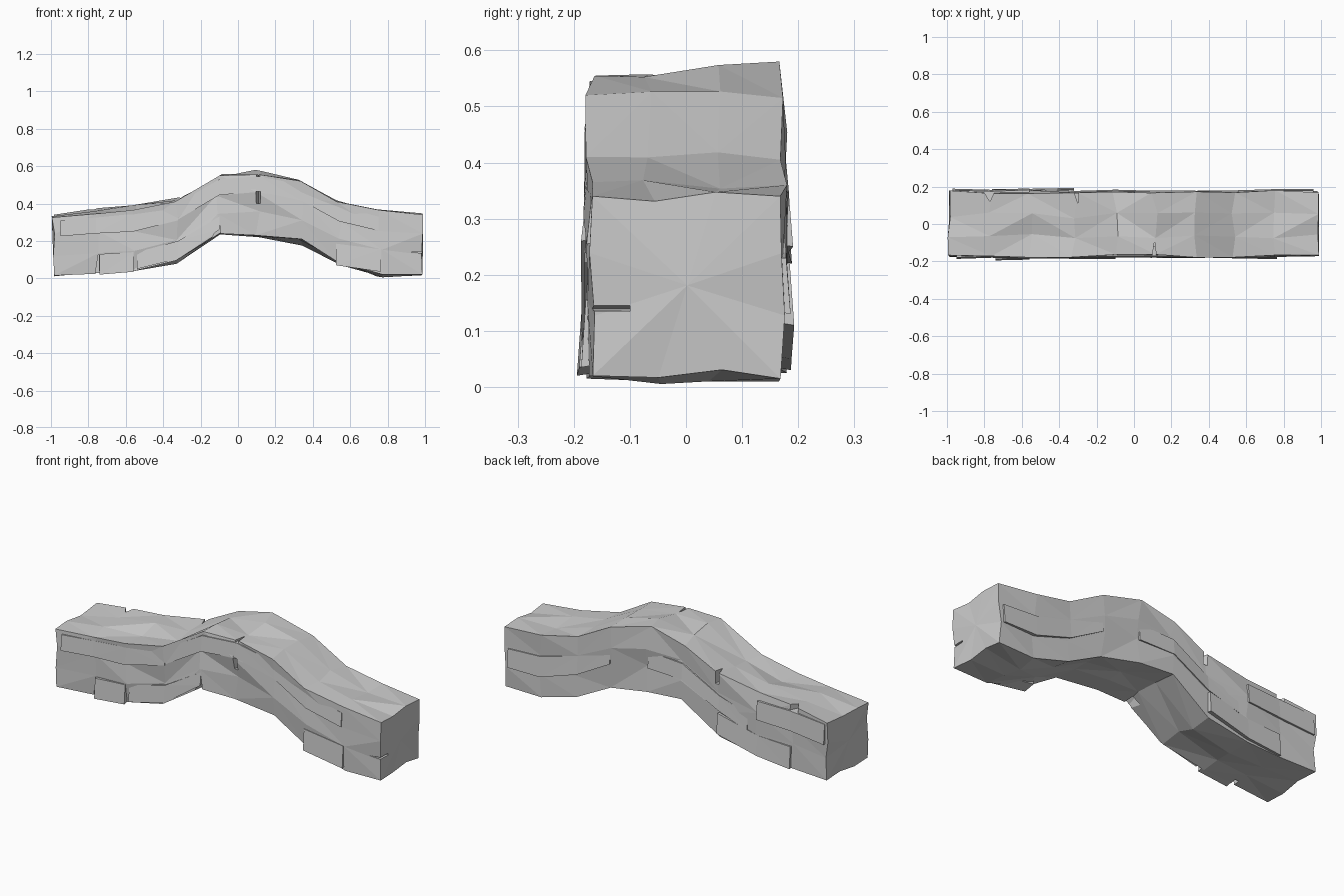
import bpy, bmesh, random
from mathutils import Vector

if "Cube" in bpy.data.objects:
    bpy.data.objects.remove(bpy.data.objects["Cube"])

random.seed(4)

# Stations along the arch: x, bottom front, bottom back, top front, top back
STATIONS = [
    (-0.975, 0.015, 0.025, 0.325, 0.34), (-0.76, 0.025, 0.03, 0.345, 0.375),
    (-0.56, 0.035, 0.04, 0.365, 0.39), (-0.32, 0.095, 0.085, 0.41, 0.435),
    (-0.10, 0.24, 0.235, 0.55, 0.53), (0.11, 0.23, 0.22, 0.555, 0.58),
    (0.34, 0.21, 0.175, 0.52, 0.515), (0.54, 0.09, 0.07, 0.41, 0.405),
    (0.76, 0.02, 0.01, 0.365, 0.36), (0.98, 0.02, 0.015, 0.34, 0.34)]


def make_object(name, bm):
    bmesh.ops.triangulate(bm, faces=[f for f in bm.faces if len(f.verts) > 3])
    bmesh.ops.recalc_face_normals(bm, faces=bm.faces)
    mesh = bpy.data.meshes.new(name)
    bm.to_mesh(mesh)
    bm.free()
    obj = bpy.data.objects.new(name, mesh)
    bpy.context.collection.objects.link(obj)
    return obj


def loft(name, rings, bulge=0.0):
    bm = bmesh.new()
    rows = [[bm.verts.new(p) for p in ring] for ring in rings]
    n = len(rows[0])
    for a, b in zip(rows, rows[1:]):
        for i in range(n):
            j = (i + 1) % n
            quad = [a[i], a[j], b[j], b[i]]
            # alternate the diagonals for a chipped look
            if random.random() < 0.5:
                bm.faces.new((quad[0], quad[1], quad[2]))
                bm.faces.new((quad[0], quad[2], quad[3]))
            else:
                bm.faces.new((quad[1], quad[2], quad[3]))
                bm.faces.new((quad[1], quad[3], quad[0]))
    for row, s in ((rows[0], -1), (rows[-1], 1)):
        c = sum((v.co for v in row), Vector()) / n
        mid = bm.verts.new(c + Vector((s * bulge, 0, 0)))
        for i in range(n):
            bm.faces.new((row[i], row[(i + 1) % n], mid))
    return make_object(name, bm)


# Unit cross-section: front, top, back, bottom
SECTION = [(0, 0), (0, .36), (0, .68), (0, 1), (.32, 1), (.64, 1),
           (1, 1), (1, .68), (1, .36), (1, 0), (.64, 0), (.32, 0)]


def body_ring(st):
    x, b0, b1, t0, t1 = st
    ring = []
    for u, v in SECTION:
        bottom, top = b0 + (b1 - b0) * u, t0 + (t1 - t0) * u
        z = bottom + (top - bottom) * v
        y = -0.172 + 0.344 * u
        edge = u in (0, 1)
        if edge:
            y += random.uniform(-0.010, 0.010)
        if edge and 0 < v < 1:
            z += random.uniform(-0.012, 0.012)
        elif not edge:
            z += random.uniform(-0.012, 0.014)
            y += random.uniform(-0.02, 0.02)
        dx = random.uniform(-0.018, 0.018)
        if abs(x) > 0.9:
            dx *= 0.5
            if x < 0:
                dx -= 0.015 * v
        ring.append((x + dx, y, max(z, 0.002)))
    return ring


body = loft("rock_arch", [body_ring(s) for s in STATIONS], 0.006)


def ledge(name, pts, side, out=0.186):
    # layered slab half sunk in one side: (x, lower z, upper z)
    rings = []
    for x, z0, z1 in pts:
        o = side * (out + random.uniform(-0.006, 0.003))
        rings.append([(x, side * 0.12, z0 + 0.012), (x, o, z0),
                      (x, o - side * 0.008, z1), (x, side * 0.12, z1)])
    return loft(name, rings)


# Front strata
ledge("front_upper_ledge", [(-0.32, .315, .40), (-0.10, .445, .53), (0.11, .465, .545),
                            (0.34, .415, .50), (0.54, .305, .385), (0.75, .255, .33)], -1, 0.180)
ledge("front_left_ledge", [(-0.95, .225, .31), (-0.76, .24, .325), (-0.56, .25, .345),
                           (-0.32, .31, .39)], -1, 0.186)
ledge("front_lower_ledge", [(-0.54, .05, .14), (-0.32, .105, .20), (-0.10, .26, .33)], -1, 0.186)
ledge("front_foot_block", [(0.525, .07, .185), (0.765, .035, .155)], -1, 0.187)
ledge("left_foot_block", [(-0.74, .02, .13), (-0.56, .035, .14)], -1, 0.196)
# Back strata
ledge("back_left_ledge", [(-0.97, .22, .33), (-0.76, .24, .345), (-0.56, .25, .35)], 1, 0.188)
ledge("back_lower_ledge", [(-0.76, .03, .15), (-0.56, .05, .16), (-0.32, .11, .22)], 1, 0.19)
ledge("back_middle_ledge", [(-0.50, .17, .26), (-0.32, .23, .31), (-0.10, .345, .43),
                            (0.11, .35, .44)], 1, 0.182)
ledge("back_right_ledge", [(0.34, .31, .40), (0.54, .20, .30), (0.76, .13, .24),
                           (0.96, .13, .23)], 1, 0.184)


def notch(name, tip, a, b, depth):
    # wedge-shaped crack: tip line and two mouth points, swept along depth
    d = Vector(depth)
    bm = bmesh.new()
    low = [bm.verts.new(Vector(p)) for p in (tip, a, b)]
    high = [bm.verts.new(Vector(p) + d) for p in (tip, a, b)]
    bm.faces.new(low)
    bm.faces.new(high)
    for i in range(3):
        j = (i + 1) % 3
        bm.faces.new((low[i], low[j], high[j], high[i]))
    cutter = make_object(name, bm)
    cutter.hide_render = True
    cutter.hide_viewport = True
    cutter.display_type = 'WIRE'
    mod = body.modifiers.new(name, 'BOOLEAN')
    mod.operation = 'DIFFERENCE'
    mod.solver = 'EXACT'
    mod.object = cutter


# Cracks in the rim and feet
notch("left_foot_crack", (-0.745, -.3, .14), (-0.77, -.3, -.02), (-0.74, -.3, -.02), (0, .17, 0))
notch("crown_crack", (0.11, -.09, .4), (0.09, -.22, .4), (0.125, -.22, .4), (0, 0, .3))
notch("underside_crack", (-0.10, -.3, .30), (-0.15, -.3, .19), (-0.085, -.3, .19), (0, .18, 0))
notch("back_left_crack", (-0.77, .12, .30), (-0.84, .23, .30), (-0.72, .23, .30), (0, 0, .2))
notch("back_crown_crack", (-0.30, .11, .37), (-0.34, .23, .37), (-0.29, .23, .37), (0, 0, .2))
notch("right_end_crack", (0.92, -.3, .14), (1.05, -.3, .15), (1.05, -.3, .13), (0, .2, 0))
